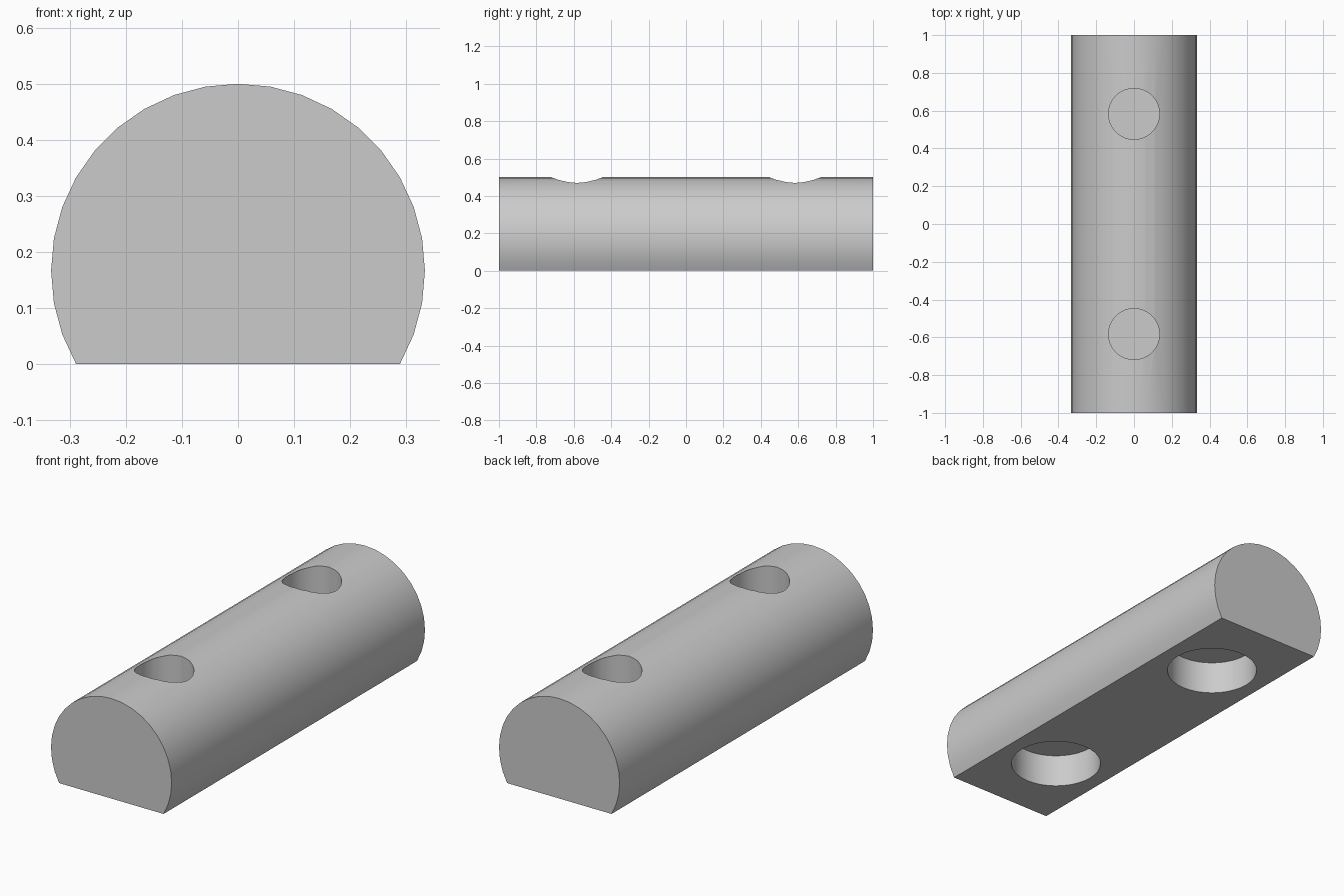
import bpy, bmesh
from math import cos, sin, radians

RADIUS, AXIS_Z = 0.3333, 0.1667
HOLE_Y = 0.583

cube = bpy.data.objects.get("Cube")
if cube:
    bpy.data.objects.remove(cube, do_unlink=True)

grey = bpy.data.materials.new("plain grey")
grey.use_nodes = True
colour = (0.6, 0.6, 0.6, 1)
grey.diffuse_color = colour
grey.node_tree.nodes["Principled BSDF"].inputs["Base Color"].default_value = colour


def select_only(obj):
    bpy.ops.object.select_all(action='DESELECT')
    obj.select_set(True)
    bpy.context.view_layer.objects.active = obj


# Bar: round profile with a flat underside, extruded along y
bm = bmesh.new()
profile = []
for deg in range(-30, 211, 10):
    a = radians(deg)
    profile.append(bm.verts.new((RADIUS * cos(a), -1, max(0, AXIS_Z + RADIUS * sin(a)))))
end = bm.faces.new(profile)
extruded = bmesh.ops.extrude_face_region(bm, geom=[end])["geom"]
moved = [v for v in extruded if isinstance(v, bmesh.types.BMVert)]
bmesh.ops.translate(bm, verts=moved, vec=(0, 2, 0))
bmesh.ops.recalc_face_normals(bm, faces=bm.faces)
mesh = bpy.data.meshes.new("round_bar")
bm.to_mesh(mesh)
bm.free()
bar = bpy.data.objects.new("round_bar", mesh)
bpy.context.collection.objects.link(bar)
mesh.materials.append(grey)


def drill(name, radius, y, bottom, top):
    """Cut an upright round pocket into the bar."""
    bpy.ops.mesh.primitive_cylinder_add(vertices=36, radius=radius, depth=top - bottom,
                                        location=(0, y, (top + bottom) / 2))
    cutter = bpy.context.object
    cutter.name = name
    cutter.hide_render = True
    cutter.data.materials.append(grey)
    select_only(bar)
    mod = bar.modifiers.new(name, 'BOOLEAN')
    mod.operation = 'DIFFERENCE'
    mod.solver = 'EXACT'
    mod.object = cutter
    bpy.ops.object.modifier_apply(modifier=mod.name)
    bpy.data.objects.remove(cutter, do_unlink=True)


# Screw holes from above and wider recesses below, split by a thin web
for y in (-HOLE_Y, HOLE_Y):
    drill("screw_hole", 0.135, y, 0.175, 0.7)
    drill("head_recess", 0.214, y, -0.2, 0.166)

select_only(bar)
bpy.ops.object.shade_smooth_by_angle(angle=radians(30))
